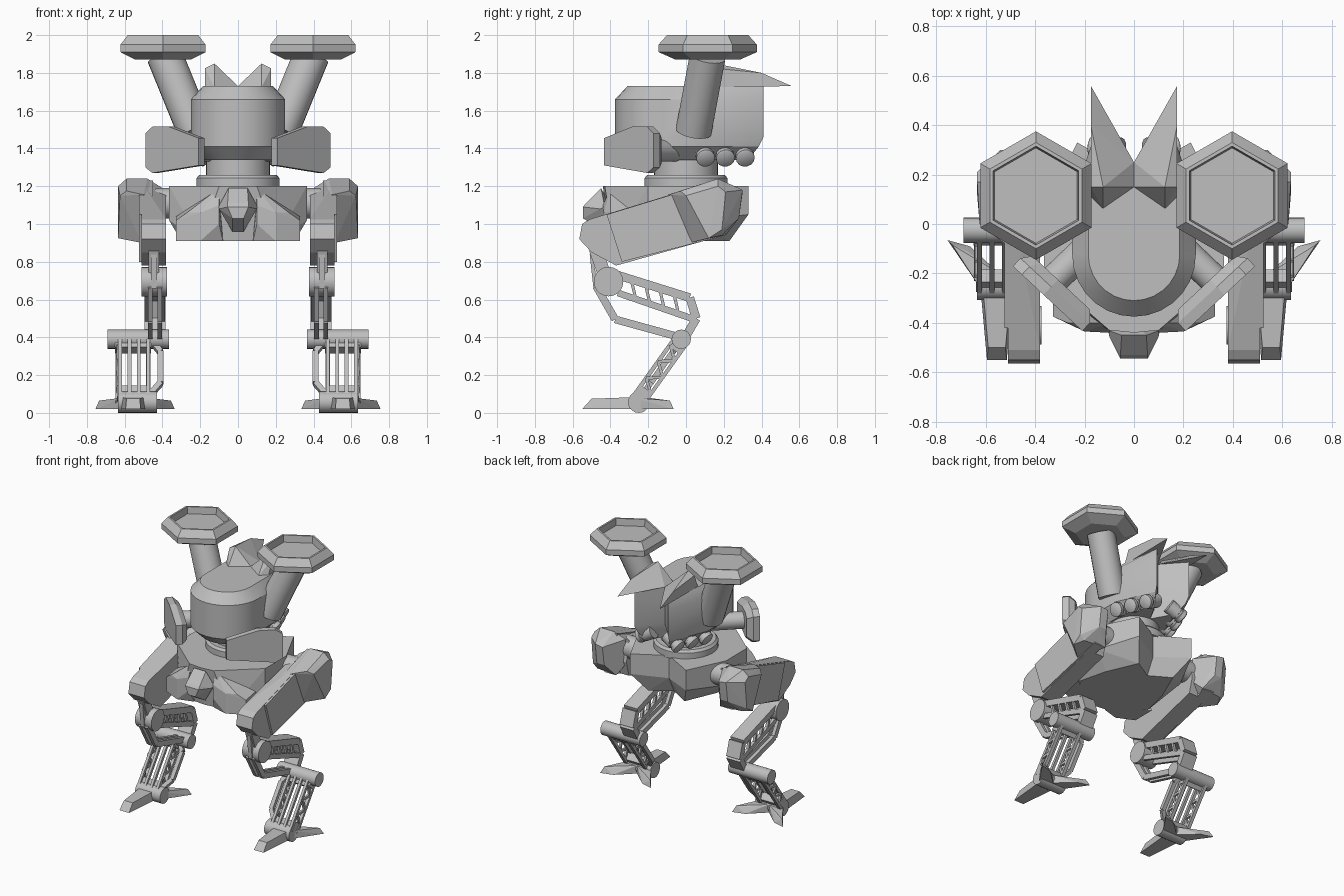
import bpy, bmesh, math
from mathutils import Vector

if "Cube" in bpy.data.objects:
    bpy.data.objects.remove(bpy.data.objects["Cube"])

metal = bpy.data.materials.new("light_grey_metal")
metal.diffuse_color = (0.52, 0.52, 0.52, 1)
metal.use_nodes = True
metal.node_tree.nodes["Principled BSDF"].inputs["Base Color"].default_value = metal.diffuse_color


def finish(name, bm, mirror=False, smooth=0):
    """Turn a bmesh into an object, optionally mirrored over x."""
    bmesh.ops.recalc_face_normals(bm, faces=bm.faces)
    if smooth:
        for f in bm.faces:
            f.smooth = True
        for e in bm.edges:
            e.smooth = len(e.link_faces) == 2 and e.calc_face_angle(0) < math.radians(smooth)
    me = bpy.data.meshes.new(name)
    bm.to_mesh(me)
    bm.free()
    me.materials.append(metal)
    ob = bpy.data.objects.new(name, me)
    bpy.context.collection.objects.link(ob)
    if mirror:
        ob.modifiers.new("Mirror", 'MIRROR')
    return ob


def add_hull(bm, pts):
    """Convex solid around points."""
    t = bmesh.new()
    for p in pts:
        t.verts.new(p)
    bmesh.ops.convex_hull(t, input=t.verts)
    bmesh.ops.delete(t, geom=[v for v in t.verts if not v.link_faces], context='VERTS')
    bmesh.ops.dissolve_limit(t, angle_limit=0.02, verts=t.verts, edges=t.edges)
    bmesh.ops.delete(t, geom=[f for f in t.faces if all(abs(v.co.x) < 1e-5 for v in f.verts)],
                     context='FACES')
    me = bpy.data.meshes.new("tmp")
    t.to_mesh(me)
    t.free()
    bm.from_mesh(me)
    bpy.data.meshes.remove(me)


def add_bar(bm, p, q, w, t):
    """Square bar from p to q: w wide sideways, t thick."""
    p, q = Vector(p), Vector(q)
    d = (q - p).normalized()
    s = Vector((1, 0, 0)) if abs(d.x) < 0.9 else Vector((0, 1, 0))
    s = (s - d * s.dot(d)).normalized()
    n = d.cross(s)
    add_hull(bm, [c + s * a * w / 2 + n * b * t / 2 for c in (p, q) for a in (-1, 1) for b in (-1, 1)])


def add_tube(bm, p, q, profile, n=20):
    """Turned solid along p->q; profile lists (fraction, radius)."""
    p, q = Vector(p), Vector(q)
    rot = (q - p).to_track_quat('Z', 'Y')
    loft(bm, [[p.lerp(q, f) + rot @ Vector((r * math.cos(2 * math.pi * i / n),
                                           r * math.sin(2 * math.pi * i / n), 0))
               for i in range(n)] for f, r in profile])


def loft(bm, rings):
    rows = [[bm.verts.new(c) for c in ring] for ring in rings]
    for a, b in zip(rows, rows[1:]):
        for i in range(len(a)):
            j = (i + 1) % len(a)
            bm.faces.new((a[i], a[j], b[j], b[i]))
    bm.faces.new(rows[0])
    bm.faces.new(rows[-1])


def hulls(name, groups, mirror=True):
    bm = bmesh.new()
    for g in groups:
        add_hull(bm, g)
    return finish(name, bm, mirror)


def tubes(name, items, mirror=True, n=20):
    bm = bmesh.new()
    for p, q, prof in items:
        add_tube(bm, p, q, prof, n)
    return finish(name, bm, mirror, 40)


def rod(r):
    return [(0, r), (1, r)]


# Cockpit: rounded front, tapering notched back, chamfered top and bottom
def cockpit_ring(w, z, bx, by):
    half = [(w * math.sin(a), -.125 - w * math.cos(a)) for a in
            [math.pi / 2 * i / 7 for i in range(1, 8)]] + [(w, .1), (bx, by)]
    pts = [(0, -.125 - w)] + half + [(0, by - .16)] + [(-x, y) for x, y in reversed(half)]
    return [Vector((x, y, z)) for x, y in pts]


bm = bmesh.new()
loft(bm, [cockpit_ring(.18, 1.34, .09, .33), cockpit_ring(.25, 1.41, .13, .385),
          cockpit_ring(.25, 1.46, .14, .41), cockpit_ring(.25, 1.66, .14, .41),
          cockpit_ring(.185, 1.73, .14, .41)])
finish("cockpit", bm, smooth=25)

# Swept fins on the back of the cockpit
hulls("rear_fin", [[(0, .15, 1.73), (.125, .06, 1.725), (.125, .15, 1.85), (.175, .15, 1.825),
                    (.175, .11, 1.725), (.175, .4, 1.80), (.175, .56, 1.73), (0, .25, 1.73)]])

# Neck and turning ring
tubes("neck", [((0, 0, 1.25), (0, 0, 1.36), rod(.17))], False, 28)
tubes("neck_ring", [((0, 0, 1.19), (0, 0, 1.26), [(0, .22), (.75, .22), (1, .205)])], False, 28)

# Exhaust stubs under the tapering cockpit sides
tubes("exhaust", [((x - .10, y - .01, 1.405), (x + .015, y + .005, 1.345),
                   [(0, .05), (.6, .05), (.62, .042), (.72, .042), (.74, .05), (.95, .05), (1, .04)])
                  for x, y in ((.24, .10), (.20, .205), (.155, .31))], n=14)

# Funnels: leaning tube with a hexagonal dish
tubes("funnel_tube", [((.225, .04, 1.49), (.388, .115, 1.89), rod(.096))])
bm = bmesh.new()
loft(bm, [[Vector((.397 + r * math.sin(math.pi / 3 * i), .115 + r * math.cos(math.pi / 3 * i), z))
           for i in range(6)] for r, z in
          [(.17, 1.87), (.26, 1.91), (.26, 1.95), (.215, 2.0), (.2, 2.0), (.193, 1.95)]])
finish("funnel_dish", bm, True)

# Diagonal side pods and their arms
side = [(0, 1.30), (0, 1.48), (.05, 1.515), (.17, 1.515), (.385, 1.455), (.385, 1.31), (.05, 1.27)]
along, out = Vector((-.73, -.68, 0)), Vector((.68, -.73, 0))
pod = []
for u, z in side:
    base = Vector((.463, -.142, z)) + along * u
    pod += [base + out * .04, base - out * .005]
    pod.append(Vector((.463, -.142, 1.39 + (z - 1.39) * .75)) + along * (.03 + u * .83) - out * .045)
hulls("side_pod", [pod])
tubes("pod_arm", [((.36, -.26, 1.39), (.12, -.03, 1.39), rod(.06))])

# Hull body: half is mirrored, leaving a notch at the back
hulls("body", [
    [(0, .2, 1.2), (.23, .33, 1.2), (.365, .05, 1.2), (.365, -.2, 1.2), (.1, -.43, 1.2), (0, -.44, 1.2),
     (0, .2, 1.03), (.23, .33, 1.05), (.365, .05, 1.02), (.365, -.2, 1.02), (0, .14, .91),
     (.15, .23, .91), (.25, 0, .91), (.3, -.2, .91), (.2, -.38, .91), (0, -.40, .91)]])
hulls("front_pad", [
    [(.327, -.2, .91), (.327, -.26, 1.04), (.327, -.375, .91), (.327, -.375, 1.02), (.27, -.40, 1.06),
     (.2, -.435, .91), (.2, -.435, 1.06), (.1, -.44, 1.0), (.1, -.44, 1.10), (.1, -.4, 1.19),
     (.08, -.40, .91)]])
hulls("nose", [
    [(.105, -.43, 1.09), (.1, -.455, 1.08), (.03, -.43, .96), (.055, -.53, 1.11), (.055, -.545, 1.09),
     (.03, -.545, 1.03), (.05, -.45, 1.19), (0, -.43, .96), (0, -.53, 1.11), (0, -.545, 1.09),
     (0, -.545, 1.03), (0, -.45, 1.19), (0, -.40, 1.1)]])

# Thighs: slim front box that widens into a rear hip block
tubes("hip_axle", [((.3, .08, 1.11), (.44, .08, 1.11), rod(.08))])
front = [(-.565, .92), (-.55, 1.0), (-.51, 1.025), (.13, 1.22), (.16, 1.03), (.13, .92),
         (-.37, .78), (-.50, .85)]
hulls("thigh", [
    [(x, y, z - (.04 if x < .4 and z > 1.1 else 0)) for x in (.38, .51) for y, z in front],
    # middle step
    [(x, y, z) for x in (.45, .525) for y, z in
     [(-.42, 1.05), (-.34, .80), (.17, 1.23), (.21, .94)]],
    # rear block: sloped front shoulder, flat outer face, tapered back
    [(.50, -.095, 1.155), (.51, .02, .90), (.59, -.03, 1.175), (.625, .0, 1.15), (.635, .12, .925),
     (.59, .17, 1.24), (.635, .17, 1.20), (.635, .21, 1.17), (.635, .19, .97),
     (.48, .17, 1.24), (.54, .30, 1.18), (.54, .28, 1.03), (.48, .30, 1.17), (.48, .28, 1.03),
     (.43, .21, .94), (.60, .19, .94), (.40, .14, 1.19), (.40, .15, 1.0)]])

# Knee and its hanger
tubes("knee", [((.375, -.41, .695), (.51, -.41, .695), rod(.078))])
bm = bmesh.new()
add_bar(bm, (.445, -.48, .87), (.445, -.42, .70), .055, .07)
add_bar(bm, (.445, -.50, .84), (.445, -.48, .66), .03, .02)
finish("knee_hanger", bm, True)

# Upper shin: solid top beam, open ribbed sides, lower rods
bm = bmesh.new()
top = [(-.38, .735), (.02, .61), (.055, .50), (-.01, .39)]
for (a, b), (c, d) in zip(top, top[1:]):
    add_bar(bm, (.44, a, b), (.44, c, d), .11, .045)
for x in (.397, .483):
    add_bar(bm, (x, -.36, .635), (x, .03, .50), .022, .035)
    for i in range(5):
        y = -.29 + i * .075
        add_bar(bm, (x, y, .705 - (y + .29) * .31), (x, y + .025, .60 - (y + .29) * .33), .02, .016)
for x in (.415, .465):
    low = [(-.475, .67), (-.375, .495), (-.03, .40)]
    for (a, b), (c, d) in zip(low, low[1:]):
        add_bar(bm, (x, a, b), (x, c, d), .025, .04)
finish("upper_shin", bm, True)

# Ankle shaft
tubes("shin_axle", [((.365, -.025, .39), (.69, -.025, .39), rod(.051))])

# Lower shin: rails, cross plates and zigzag bracing
bm = bmesh.new()
hi, lo = Vector((0, -.025, .385)), Vector((0, -.25, .07))
gap = Vector((0, .82, -.57)) * .034
for i in range(4):
    x = Vector((.475 + i * .05, 0, 0))
    add_bar(bm, x + hi - gap, x + lo - gap, .02, .022)
for xx in (.475, .635):
    x = Vector((xx, 0, 0))
    add_bar(bm, x + hi + gap, x + lo + gap, .025, .02)
    for i in range(5):
        s = gap if i % 2 else -gap
        add_bar(bm, x + hi.lerp(lo, .14 + i * .14) + s, x + hi.lerp(lo, .28 + i * .14) - s, .016, .016)
mid = Vector((.555, 0, 0))
add_bar(bm, mid + hi, mid + hi.lerp(lo, .17), .19, .06)
add_bar(bm, mid + hi.lerp(lo, .82), mid + lo, .17, .06)
side_rod = [(.45, .05), (.41, .2), (.41, .72), (.46, .9)]
for (a, f), (b, g) in zip(side_rod, side_rod[1:]):
    add_bar(bm, Vector((a, 0, 0)) + hi.lerp(lo, f), Vector((b, 0, 0)) + hi.lerp(lo, g), .03, .03)
finish("lower_shin", bm, True)

# Foot: roller with one front toe and two splayed rear toes
tubes("foot_roller", [((.43, -.25, .057), (.635, -.25, .057), rod(.057))])
rear_toes = [[(.545, -.30, .02), (.545, -.30, .08), (.545 + s * .07, -.27, .02), (.545 + s * .07, -.27, .08),
              (.545, -.20, .02), (.545, -.20, .08), (.545 + s * .21, -.065, .02),
              (.545 + s * .19, -.085, .065), (.545 + s * .12, -.09, .02), (.545 + s * .13, -.11, .06)]
             for s in (-1, 1)]
hulls("toes", rear_toes + [
    [(.555 + s * w, y, z) for s in (-1, 1) for w, y, z in
     [(.07, -.22, .02), (.06, -.22, .085), (.055, -.30, .02), (.045, -.30, .08),
      (.04, -.55, .02), (.035, -.50, .075)]]])
